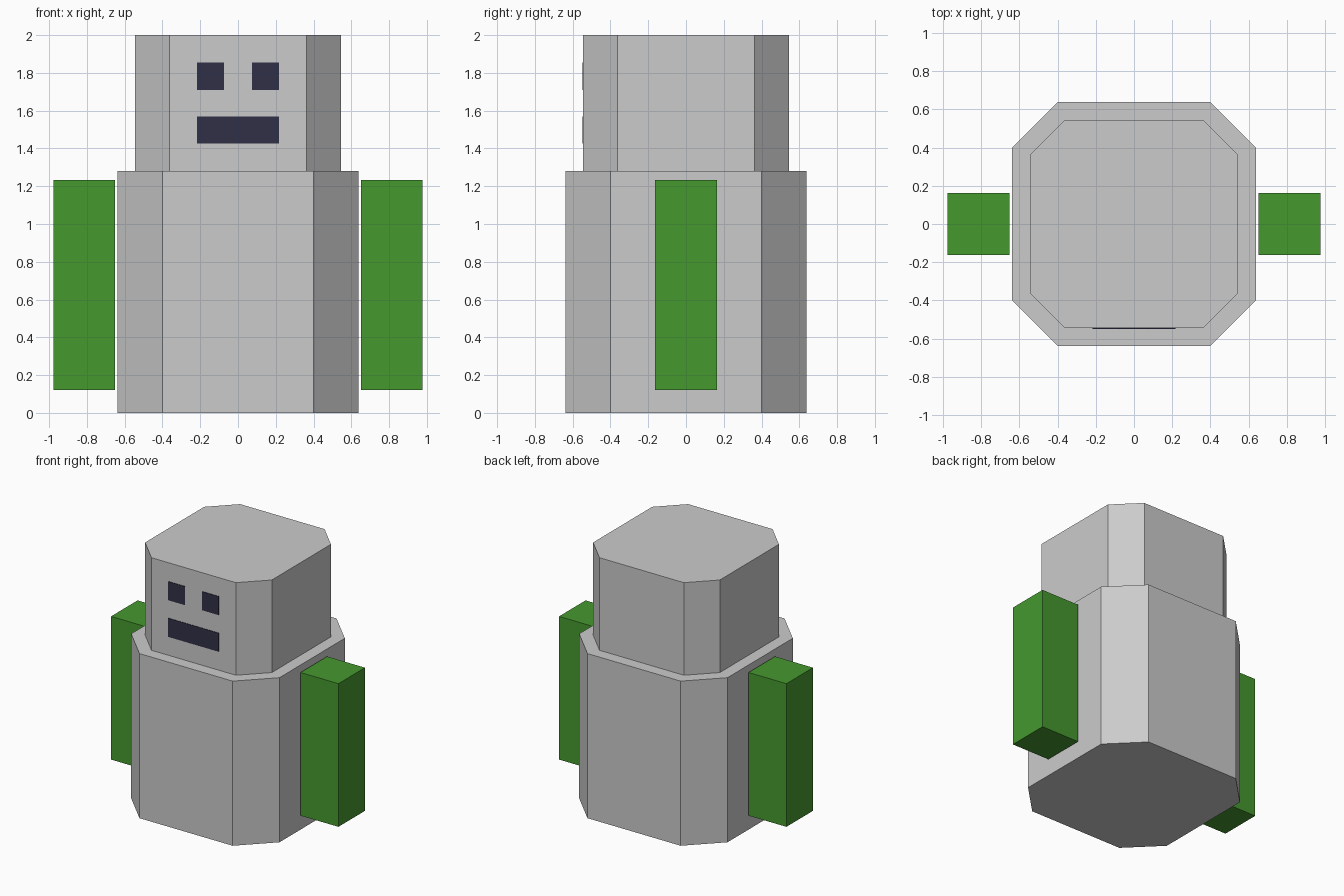
import bpy
import bmesh

if "Cube" in bpy.data.objects:
    bpy.data.objects.remove(bpy.data.objects["Cube"])


def material(name, rgb):
    m = bpy.data.materials.new(name)
    m.diffuse_color = (*rgb, 1)
    m.use_nodes = True
    m.node_tree.nodes["Principled BSDF"].inputs["Base Color"].default_value = m.diffuse_color
    return m


GREY = material("light grey", (0.6, 0.6, 0.6))
GREEN = material("leaf green", (0.061, 0.314, 0.028))
NAVY = material("dark navy", (0.03, 0.03, 0.061))


def prism(name, outline, z0, z1, mat):
    """Extrude a flat outline from z0 up to z1."""
    bm = bmesh.new()
    base = bm.faces.new([bm.verts.new((x, y, z0)) for x, y in outline])
    top = bmesh.ops.extrude_face_region(bm, geom=[base])["geom"]
    for v in top:
        if isinstance(v, bmesh.types.BMVert):
            v.co.z = z1
    # keep the bottom cap closed
    if not base.is_valid:
        bmesh.ops.holes_fill(bm, edges=bm.edges[:], sides=0)
    bmesh.ops.recalc_face_normals(bm, faces=bm.faces[:])
    mesh = bpy.data.meshes.new(name)
    bm.to_mesh(mesh)
    bm.free()
    mesh.materials.append(mat)
    obj = bpy.data.objects.new(name, mesh)
    bpy.context.collection.objects.link(obj)
    return obj


def chamfered_square(half, flat):
    return [(flat, -half), (half, -flat), (half, flat), (flat, half),
            (-flat, half), (-half, flat), (-half, -flat), (-flat, -half)]


def box(name, x0, x1, y0, y1, z0, z1, mat):
    return prism(name, [(x0, y0), (x1, y0), (x1, y1), (x0, y1)], z0, z1, mat)


# Body and head
prism("body", chamfered_square(0.638, 0.401), 0, 1.28, GREY)
prism("head", chamfered_square(0.545, 0.363), 1.28, 2, GREY)

# Arms and eyes, one per side
for side, s in (("left", -1), ("right", 1)):
    a, b = sorted((s * 0.652, s * 0.978))
    box(side + "_arm", a, b, -0.163, 0.163, 0.12, 1.233, GREEN)
    a, b = sorted((s * 0.073, s * 0.217))
    box(side + "_eye", a, b, -0.549, -0.543, 1.71, 1.855, NAVY)

# Mouth
box("mouth", -0.217, 0.217, -0.549, -0.543, 1.425, 1.57, NAVY)
